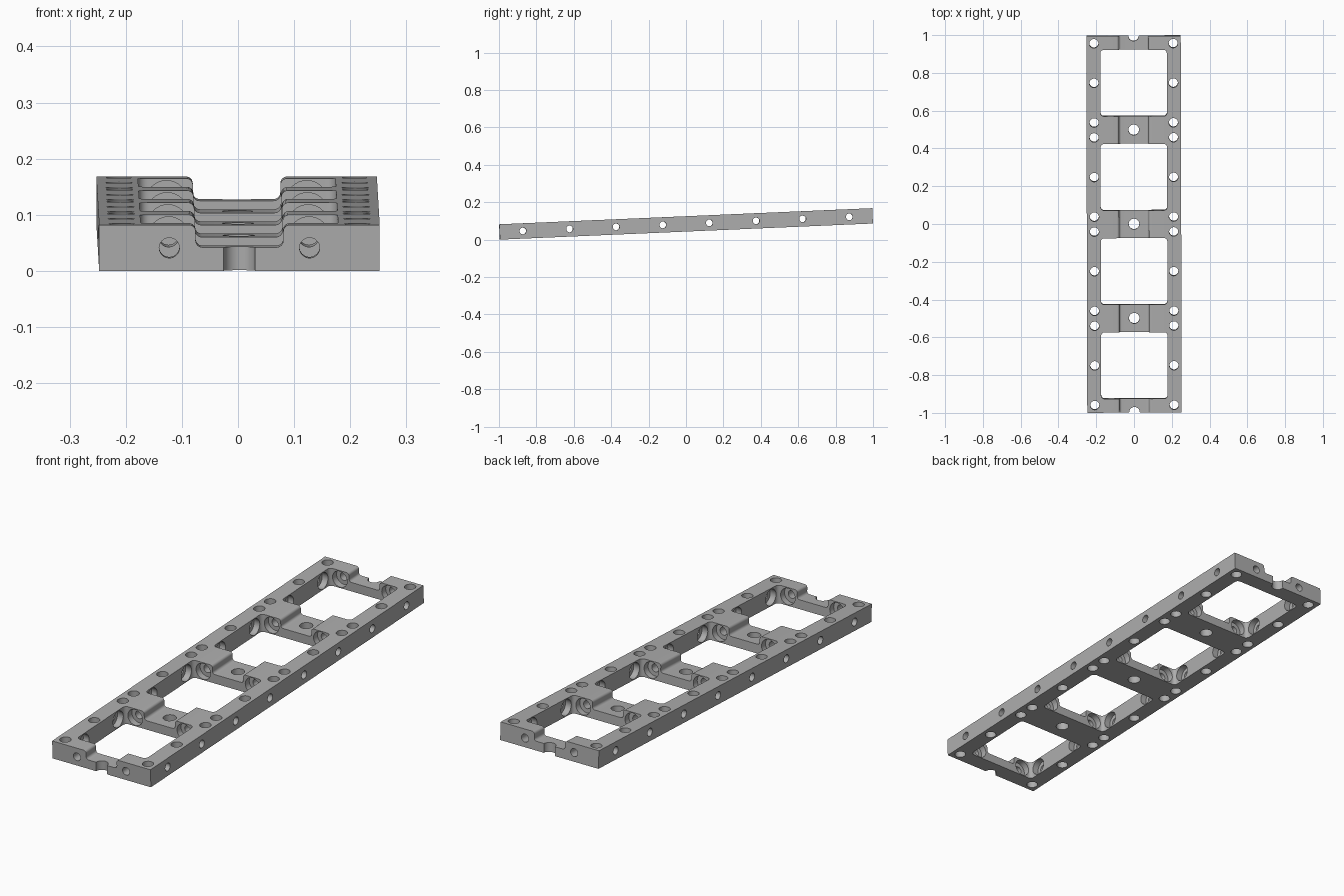
import bpy, bmesh
from math import pi, sin, cos, radians, atan
from mathutils import Matrix, Vector

cube = bpy.data.objects.get("Cube")
if cube:
    bpy.data.objects.remove(cube, do_unlink=True)

LENGTH, WIDTH, HEIGHT = 1.996, 0.5, 0.082
CELL = LENGTH / 4
MID = HEIGHT / 2
CELLS = [(i - 1.5) * CELL for i in range(4)]
SIDES = (-1, 1)

grey = bpy.data.materials.new("plain_grey")
grey.use_nodes = True
colour = (0.42, 0.42, 0.42, 1)
grey.diffuse_color = colour
grey.node_tree.nodes["Principled BSDF"].inputs["Base Color"].default_value = colour


def finish(name, bm):
    bmesh.ops.recalc_face_normals(bm, faces=bm.faces)
    mesh = bpy.data.meshes.new(name)
    bm.to_mesh(mesh)
    bm.free()
    mesh.materials.append(grey)
    obj = bpy.data.objects.new(name, mesh)
    bpy.context.collection.objects.link(obj)
    return obj


def prism(bm, points, offset):
    """Extrude a closed outline along an offset."""
    face = bm.faces.new([bm.verts.new(p) for p in points])
    new = bmesh.ops.extrude_face_region(bm, geom=[face])["geom"]
    verts = [v for v in new if isinstance(v, bmesh.types.BMVert)]
    bmesh.ops.translate(bm, verts=verts, vec=offset)


def cylinder(bm, centre, radius, depth, axis):
    turn = {"x": Matrix.Rotation(pi / 2, 4, "Y"), "y": Matrix.Rotation(pi / 2, 4, "X"),
            "z": Matrix.Identity(4)}[axis]
    bmesh.ops.create_cone(bm, cap_ends=True, segments=32, radius1=radius, radius2=radius,
                          depth=depth, matrix=Matrix.Translation(centre) @ turn)


def arc(cx, cy, r, start, end, steps=6):
    return [(cx + r * cos(radians(start + (end - start) * i / steps)),
             cy + r * sin(radians(start + (end - start) * i / steps))) for i in range(steps + 1)]


# Solid bar
bm = bmesh.new()
bmesh.ops.create_cube(bm, size=1, matrix=Matrix.Translation((0, 0, MID))
                      @ Matrix.Diagonal((WIDTH, LENGTH, HEIGHT, 1)))
frame = finish("ladder_frame", bm)

# Rounded square windows
windows = bmesh.new()
half, r = 0.176, 0.018
c = half - r
for y in CELLS:
    outline = arc(c, c, r, 0, 90) + arc(-c, c, r, 90, 180) \
        + arc(-c, -c, r, 180, 270) + arc(c, -c, r, 270, 360)
    prism(windows, [(px, py + y, -0.1) for px, py in outline], (0, 0, 0.3))

# Filleted channel across the rungs
channel = bmesh.new()
wall, floor, r = 0.078, 0.042, 0.012
right = arc(wall - r, floor + r, r, 270, 360) + arc(wall + r, HEIGHT - r, r, 180, 90)
right.append((wall + r, 0.2))
outline = right + [(-x, z) for x, z in reversed(right)]
prism(channel, [(x, -1.2, z) for x, z in outline], (0, 2.4, 0))

# Vertical holes in rails and rungs
upright_holes = bmesh.new()
for y in CELLS:
    for s in SIDES:
        for dy in (-0.21, 0, 0.21):
            cylinder(upright_holes, (s * 0.21, y + dy, MID), 0.024, 0.4, "z")
for i in range(5):
    cylinder(upright_holes, (0, (i - 2) * CELL, MID), 0.028, 0.4, "z")

# Horizontal holes and their inner counterbores
cross_holes, long_holes, cross_bores, long_bores = [bmesh.new() for _ in range(4)]
for s in SIDES:
    cylinder(long_holes, (s * 0.125, 0, MID), 0.018, 2.4, "y")
    for y in CELLS:
        cylinder(cross_holes, (0, y + s * 0.125, MID), 0.018, 0.8, "x")
        cylinder(cross_bores, (0, y + s * 0.125, MID), 0.037, 0.41, "x")
        cylinder(long_bores, (s * 0.125, y, MID), 0.037, 0.41, "y")

# Cut everything away
bpy.context.view_layer.objects.active = frame
for name, bm in (("window_cutter", windows), ("channel_cutter", channel),
                 ("upright_hole_cutter", upright_holes), ("cross_bore_cutter", cross_bores),
                 ("long_bore_cutter", long_bores), ("cross_hole_cutter", cross_holes),
                 ("long_hole_cutter", long_holes)):
    cutter = finish(name, bm)
    mod = frame.modifiers.new(name, "BOOLEAN")
    mod.operation = "DIFFERENCE"
    mod.solver = "EXACT"
    mod.object = cutter
    bpy.ops.object.modifier_apply(modifier=mod.name)
    bpy.data.objects.remove(cutter, do_unlink=True)

# Tilt along its length with a slight turn, then rest on the ground
tilt = Matrix.Rotation(0.0026, 4, "Z") @ Matrix.Rotation(atan(0.0432), 4, "X")
frame.data.transform(tilt)
points = [v.co for v in frame.data.vertices]
low = Vector([min(p[i] for p in points) for i in range(3)])
high = Vector([max(p[i] for p in points) for i in range(3)])
mid = (low + high) / 2
frame.data.transform(Matrix.Translation((-mid.x, -mid.y, -low.z)))

bpy.ops.object.select_all(action="DESELECT")
frame.select_set(True)
bpy.ops.object.shade_smooth_by_angle(angle=radians(30))
